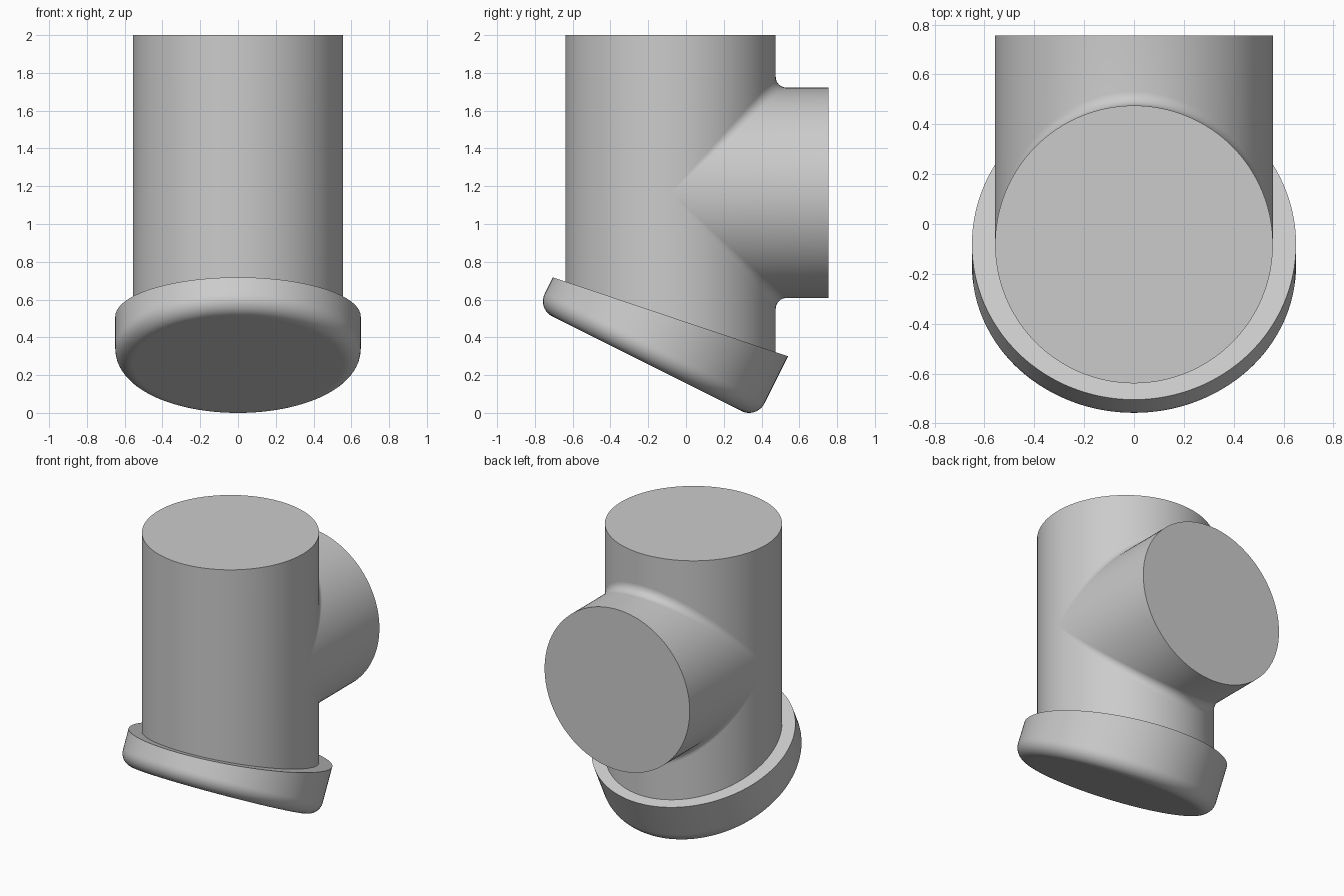
import bpy, bmesh, math
from mathutils import Vector

if "Cube" in bpy.data.objects:
    bpy.data.objects.remove(bpy.data.objects["Cube"], do_unlink=True)

N = 128            # segments around each round part
R = 0.557          # radius of both pipes
YC, ZC = -0.082, 1.165   # main pipe axis (y) and branch axis (z)
FILLET = 0.057

grey = bpy.data.materials.new("plain grey")
grey.use_nodes = True
grey.diffuse_color = (0.6, 0.6, 0.6, 1)
grey.node_tree.nodes["Principled BSDF"].inputs["Base Color"].default_value = (0.6, 0.6, 0.6, 1)


def loft(name, rings, cap_start=True, cap_end=True):
    """Skin closed rings of points into one smooth-sided solid."""
    bm = bmesh.new()
    rows = [[bm.verts.new(p) for p in ring] for ring in rings]
    for a, b in zip(rows, rows[1:]):
        for i in range(N):
            j = (i + 1) % N
            bm.faces.new((a[i], a[j], b[j], b[i]))
    if cap_start:
        bm.faces.new(rows[0][::-1])
    if cap_end:
        bm.faces.new(rows[-1])
    bmesh.ops.remove_doubles(bm, verts=bm.verts, dist=1e-5)
    mesh = bpy.data.meshes.new(name)
    bm.to_mesh(mesh)
    bm.free()
    mesh.materials.append(grey)
    obj = bpy.data.objects.new(name, mesh)
    bpy.context.collection.objects.link(obj)
    bpy.ops.object.select_all(action='DESELECT')
    obj.select_set(True)
    bpy.context.view_layer.objects.active = obj
    bpy.ops.object.shade_smooth_by_angle(angle=math.radians(30))
    return obj


angles = [2 * math.pi * i / N for i in range(N)]

# Upright pipe, its foot slanted to sit inside the end cap
foot, head = [], []
for a in angles:
    x, y = R * math.cos(a), YC + R * math.sin(a)
    foot.append((x, y, 0.40 - 0.336 * y))
    head.append((x, y, 2.0))
loft("main_pipe", [foot, head])

# Side branch: rolling-ball fillet off the main pipe, then a straight tube
STEPS = 10
rings = [[] for _ in range(STEPS + 2)]
for a in angles:
    c, s = math.cos(a), math.sin(a)
    ball = Vector(((R + FILLET) * c, YC + (R + FILLET) * abs(s), ZC + (R + FILLET) * s))
    to_main = Vector((-c, -abs(s), 0))
    to_branch = Vector((-c, 0, -s))
    for k in range(STEPS + 1):
        d = to_main.slerp(to_branch, k / STEPS) if abs(s) > 1e-6 else to_main
        rings[k].append(ball + d * FILLET)
    rings[-1].append((R * c, 0.755, ZC + R * s))
# ring direction is reversed so the faces point outward
loft("side_branch", [r[::-1] for r in rings], cap_start=False)

# Tilted end cap: rounded bottom edge, top sliced at a shallower slope
U = Vector((0, 2, -1)).normalized()   # across the cap, downhill
W = Vector((0, 1, 2)).normalized()    # cap axis
X = Vector((1, 0, 0))
CAP_R, ROUND, BASE, MID = 0.65, 0.09, 0.14, -0.301


def cap_ring(radius, height):
    return [X * radius * math.cos(a) + U * (MID + radius * math.sin(a)) + W * height
            for a in angles]


rings = [cap_ring(CAP_R - ROUND - 0.01, BASE)]
for k in range(11):
    t = math.pi / 2 * k / 10
    rings.append(cap_ring(CAP_R - ROUND + ROUND * math.sin(t),
                          BASE + ROUND - ROUND * math.cos(t)))
rim = []
for p in cap_ring(CAP_R, 0):
    # slide along the axis up to the plane z = 0.481 - 0.336 y
    h = (0.481 - 0.336 * p.y - p.z) / (W.z + 0.336 * W.y)
    rim.append(p + W * h)
# a ring just above the rounding keeps the side shading clean
rings.append(cap_ring(CAP_R, BASE + ROUND + 0.01))
rings.append(rim)
loft("end_cap", rings)
